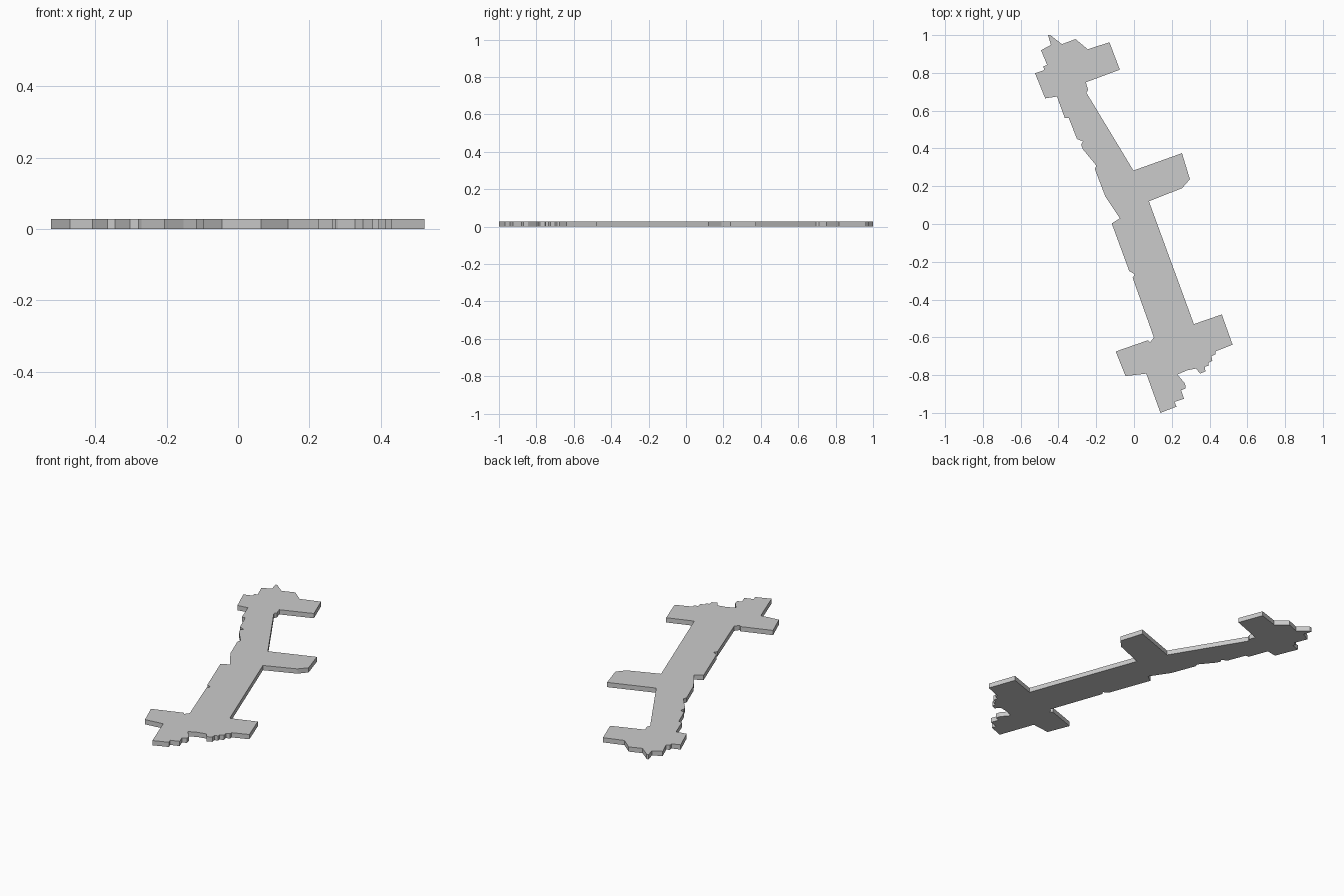
import bpy, bmesh

THICKNESS = 0.028

# outline of the flat plate, clockwise, grouped by region
head_end = [(-.455, 1), (-.443, 1), (-.382, .952), (-.31, .979), (-.245, .925),
            (-.13, .962), (-.075, .817), (-.255, .75), (-.243, .71), (-.252, .695)]
side_arm = [(-.003, .283), (.254, .375), (.296, .237), (.255, .19), (.079, .12)]
foot_right = [(.317, -.53), (.465, -.479), (.522, -.639), (.43, -.675), (.432, -.69),
              (.41, -.70), (.415, -.725), (.393, -.735), (.395, -.75), (.375, -.755),
              (.378, -.78), (.35, -.792), (.328, -.765), (.28, -.775), (.23, -.797)]
foot_tip = [(.27, -.845), (.274, -.87), (.25, -.88), (.265, -.925), (.215, -.942),
            (.225, -.967), (.14, -1)]
foot_left = [(.065, -.792), (-.045, -.805), (-.097, -.675), (.075, -.615),
             (.085, -.627), (.105, -.60)]
left_edge = [(-.007, -.285), (.004, -.265), (-.025, -.25), (-.118, .003), (-.075, .03),
             (-.152, .146), (-.207, .29), (-.20, .31), (-.27, .395), (-.28, .42),
             (-.27, .437), (-.302, .45), (-.345, .56), (-.366, .56), (-.408, .675)]
head_left = [(-.47, .665), (-.524, .798), (-.475, .815), (-.48, .835), (-.46, .842),
             (-.492, .92), (-.44, .948)]
outline = (head_end + side_arm + foot_right + foot_tip
           + foot_left + left_edge + head_left)

# plate: fill the outline and extrude it upward
bm = bmesh.new()
base = bm.faces.new([bm.verts.new((x, y, 0)) for x, y in outline])
top = bmesh.ops.extrude_face_region(bm, geom=[base], use_keep_orig=True)["geom"]
bmesh.ops.translate(bm, vec=(0, 0, THICKNESS),
                    verts=[g for g in top if isinstance(g, bmesh.types.BMVert)])
bmesh.ops.recalc_face_normals(bm, faces=bm.faces[:])
mesh = bpy.data.meshes.new("plate")
bm.to_mesh(mesh)
bm.free()
bpy.context.collection.objects.link(bpy.data.objects.new("plate", mesh))
